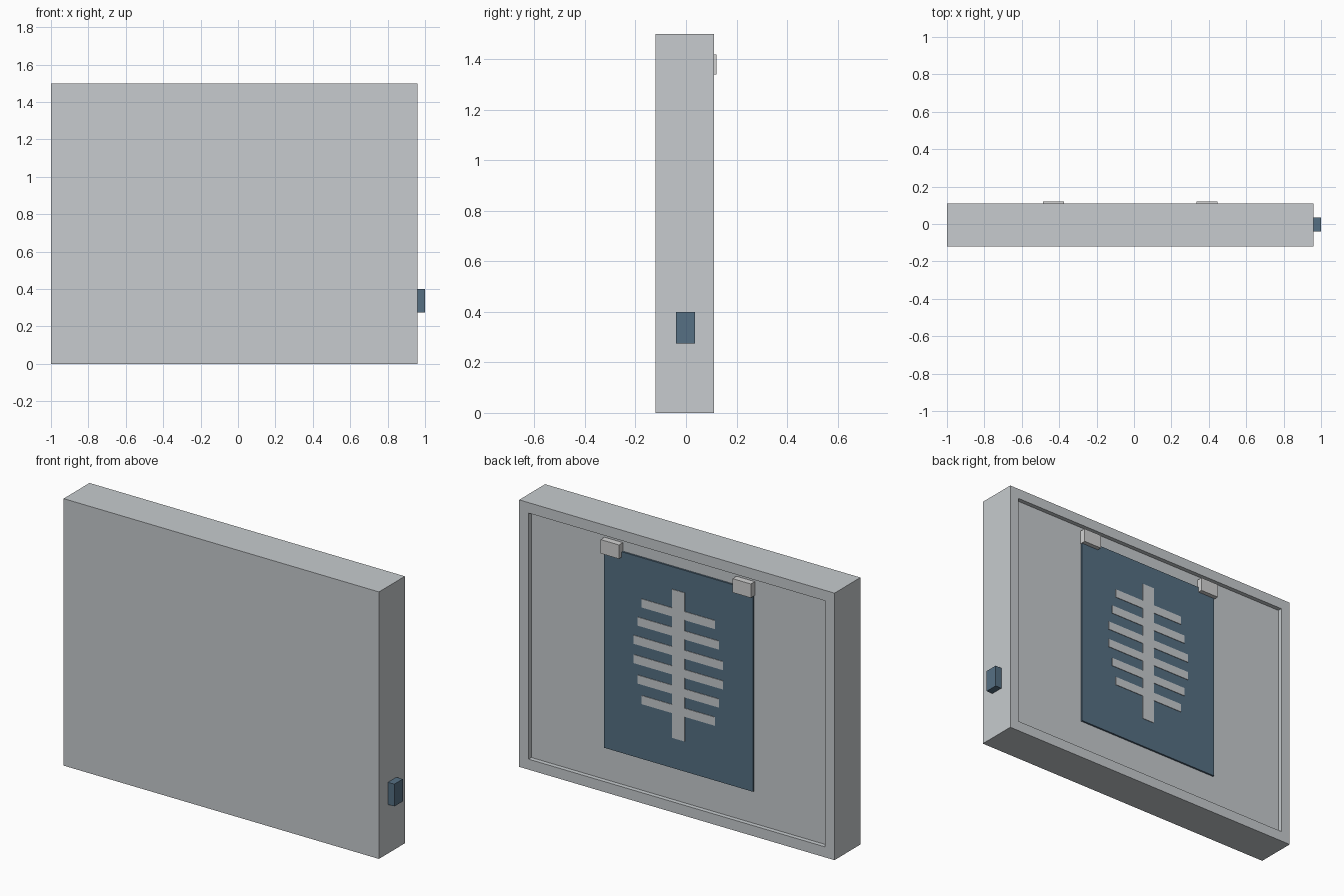
import bpy, bmesh
from mathutils import Vector

old = bpy.data.objects.get("Cube")
if old:
    bpy.data.objects.remove(old, do_unlink=True)


def make_material(name, r, g, b):
    mat = bpy.data.materials.new(name)
    mat.use_nodes = True
    mat.diffuse_color = (r, g, b, 1)
    mat.node_tree.nodes["Principled BSDF"].inputs["Base Color"].default_value = (r, g, b, 1)
    return mat


casing_grey = make_material("casing grey", 0.57, 0.60, 0.62)
clip_grey = make_material("clip light grey", 0.65, 0.65, 0.65)
film_blue = make_material("film slate blue", 0.092, 0.160, 0.228)


def add_box(bm, low, high):
    low, high = Vector(low), Vector(high)
    verts = bmesh.ops.create_cube(bm, size=1)["verts"]
    for v in verts:
        v.co = (low + high) / 2 + v.co * (high - low)


def finish(name, bm, mat):
    mesh = bpy.data.meshes.new(name)
    bm.to_mesh(mesh)
    bm.free()
    mesh.materials.append(mat)
    obj = bpy.data.objects.new(name, mesh)
    bpy.context.collection.objects.link(obj)
    return obj


def box(name, low, high, mat):
    bm = bmesh.new()
    add_box(bm, low, high)
    return finish(name, bm, mat)


MID = -0.02      # centre line of the casing
FLOOR = 0.085    # depth of the recessed panel
FILM = 0.095     # outer face of the film

# Casing with a shallow recessed panel in its back
bm = bmesh.new()
add_box(bm, (-1, -0.12, 0), (0.96, 0.11, 1.5))
back = max(bm.faces, key=lambda f: f.calc_center_median().y)
bmesh.ops.inset_region(bm, faces=[back], thickness=0.083)
bmesh.ops.recalc_face_normals(bm, faces=bm.faces)
panel = bmesh.ops.extrude_discrete_faces(bm, faces=[back])["faces"][0]
for v in panel.verts:
    v.co.y = FLOOR
finish("casing", bm, casing_grey)

# Film sheet hanging on the panel
box("film_sheet", (MID - 0.463, FLOOR, 0.24), (MID + 0.463, FILM, 1.37), film_blue)

# Spine and ribs shown on the film
box("spine", (MID - 0.039, FILM - 0.002, 0.41), (MID + 0.039, FILM + 0.003, 1.245), casing_grey)
for side, sign in (("left", 1), ("right", -1)):
    for i, reach in enumerate((0.228, 0.253, 0.278, 0.278, 0.253, 0.228)):
        z = 1.116 - i * 0.1086
        ends = sorted((MID + sign * 0.039, MID + sign * reach))
        box(f"{side}_rib_{i + 1}", (ends[0], FILM - 0.002, z - 0.024),
            (ends[1], FILM + 0.003, z + 0.024), casing_grey)

# Clips holding the film
for side, sign in (("left", 1), ("right", -1)):
    x = MID + sign * 0.41
    box(f"{side}_clip", (x - 0.057, FLOOR, 1.34), (x + 0.057, 0.12, 1.418), clip_grey)

# Power switch on the side
box("power_switch", (0.95, -0.04, 0.275), (1, 0.035, 0.4), film_blue)
